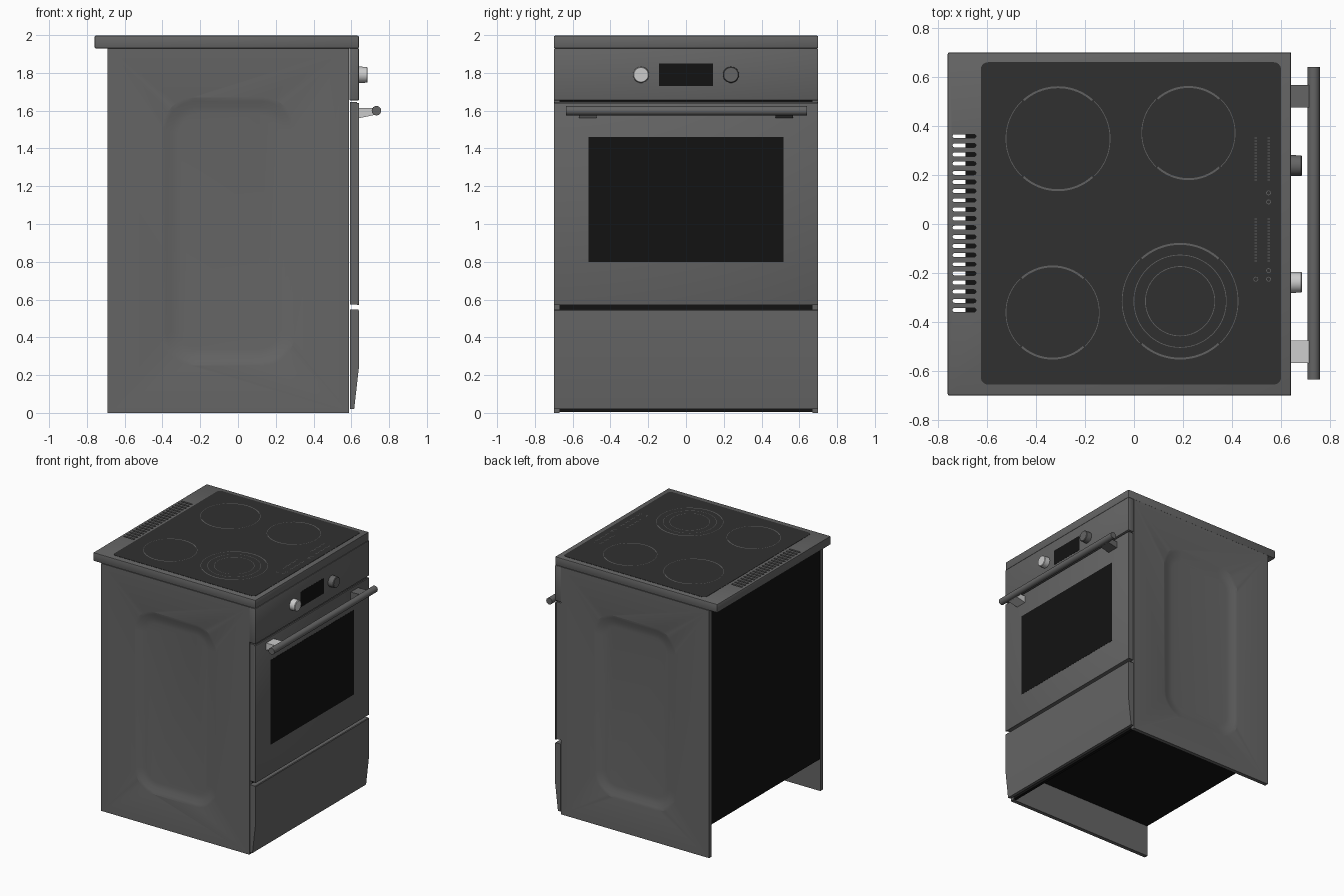
import bpy, bmesh, math
from mathutils import Vector

if "Cube" in bpy.data.objects:
    bpy.data.objects.remove(bpy.data.objects["Cube"])


def mat(name, v):
    m = bpy.data.materials.new(name)
    m.diffuse_color = (v, v, v * 1.0, 1)
    m.use_nodes = True
    m.node_tree.nodes["Principled BSDF"].inputs["Base Color"].default_value = m.diffuse_color
    return m


STEEL, GLASS, BLACK, MARK = mat("steel", 0.13), mat("glass", 0.03), mat("black", 0.006), mat("mark", 0.12)


def finish(name, bm, m=None, normals=True):
    if normals:
        bmesh.ops.recalc_face_normals(bm, faces=bm.faces)
    me = bpy.data.meshes.new(name)
    bm.to_mesh(me)
    bm.free()
    ob = bpy.data.objects.new(name, me)
    bpy.context.collection.objects.link(ob)
    if m:
        me.materials.append(m)
    smooth(ob)
    return ob


def activate(ob):
    bpy.ops.object.select_all(action='DESELECT')
    ob.select_set(True)
    bpy.context.view_layer.objects.active = ob


def smooth(ob):
    activate(ob)
    bpy.ops.object.shade_smooth_by_angle(angle=math.radians(30))


def loft(bm, loops):
    """Closed solid through equal-length loops of points."""
    rings = [[bm.verts.new(p) for p in lp] for lp in loops]
    for a, b in zip(rings, rings[1:]):
        for i in range(len(a)):
            j = (i + 1) % len(a)
            bm.faces.new((a[i], a[j], b[j], b[i]))
    bm.faces.new(rings[0][::-1])
    bm.faces.new(rings[-1])


def box(name, x, y, z, m=STEEL, bevel=0):
    bm = bmesh.new()
    base = [(x[0], y[0]), (x[1], y[0]), (x[1], y[1]), (x[0], y[1])]
    loft(bm, [[(px, py, h) for px, py in base] for h in z])
    if bevel:
        bmesh.ops.bevel(bm, geom=bm.edges[:], offset=bevel, segments=2, profile=0.5, affect='EDGES')
    return finish(name, bm, m)


def profile_y(name, pts, y0, y1, m=STEEL):
    """Extrude an x-z profile along y."""
    bm = bmesh.new()
    loft(bm, [[(px, y, pz) for px, pz in pts] for y in (y0, y1)])
    return finish(name, bm, m)


def rounded_rect(x0, x1, y0, y1, r, n=8):
    pts = []
    for cx, cy, a in ((x1 - r, y1 - r, 0), (x0 + r, y1 - r, 90), (x0 + r, y0 + r, 180), (x1 - r, y0 + r, 270)):
        for i in range(n + 1):
            t = math.radians(a + 90 * i / n)
            pts.append((cx + r * math.cos(t), cy + r * math.sin(t)))
    return pts


def circle(r, n=32):
    return [(r * math.cos(2 * math.pi * i / n), r * math.sin(2 * math.pi * i / n)) for i in range(n)]


def cut(ob, cutter):
    md = ob.modifiers.new("cut", 'BOOLEAN')
    md.object, md.solver = cutter, 'EXACT'
    activate(ob)
    bpy.ops.object.modifier_apply(modifier=md.name)
    bpy.data.objects.remove(cutter)
    smooth(ob)


# Side panels with a soft pressed pocket
for s, side in ((-1, "right"), (1, "left")):
    panel = box(side + "_side_panel", (-0.69, 0.588), sorted((s * 0.67, s * 0.70)), (0, 1.93))
    bm = bmesh.new()
    loops = []
    for inset, depth in ((-0.02, -0.004), (0.02, 0.004), (0.05, 0.014), (0.09, 0.018)):
        rr = rounded_rect(-0.40 + inset, 0.30 - inset, 0.25 + inset, 1.67 - inset, 0.17 - inset * 0.8)
        loops.append([(px, s * (0.70 - depth), pz) for px, pz in rr])
    loft(bm, loops)
    cutter = finish("pocket_cutter", bm, STEEL)
    cutter.hide_render = True
    cut(panel, cutter)

# Inner carcass: black back and underside, front wall behind the drawer
box("inner_carcass", (-0.688, 0.565), (-0.671, 0.671), (0.25, 1.92), BLACK)
box("front_wall", (0.565, 0.588), (-0.671, 0.671), (0.004, 1.92), BLACK)

# Worktop slab with rear vent slots
slab = box("worktop", (-0.76, 0.64), (-0.70, 0.70), (1.93, 1.997), STEEL, 0.007)
bm = bmesh.new()
for i in range(20):
    y = 0.358 - i * 0.0373
    rr = rounded_rect(-0.74, -0.645, y - 0.008, y + 0.008, 0.0075, 4)
    loft(bm, [[(px, py, h) for px, py in rr] for h in (1.90, 2.05)])
cutter = finish("vent_cutter", bm, BLACK)
cutter.hide_render = True
cut(slab, cutter)

# Glass hob
bm = bmesh.new()
loft(bm, [[(px, py, h) for px, py in rounded_rect(-0.625, 0.60, -0.655, 0.66, 0.03)] for h in (1.985, 1.999)])
finish("hob_glass", bm, GLASS)


# Printed rings: thin side arcs, thick arcs at both ends
def arc(bm, c, r, w, a0, a1, steps=22):
    prev = None
    for i in range(steps + 1):
        t = math.radians(a0 + (a1 - a0) * i / steps)
        pair = [bm.verts.new((c[0] + q * math.cos(t), c[1] + q * math.sin(t), 2.0)) for q in (r - w, r)]
        if prev:
            bm.faces.new((prev[0], prev[1], pair[1], pair[0]))
        prev = pair


bm = bmesh.new()
for cx, cy, r in ((-0.31, 0.348, 0.214), (0.222, 0.371, 0.192), (-0.332, -0.361, 0.192), (0.188, -0.315, 0.238)):
    for a in (0, 180):
        arc(bm, (cx, cy), r, 0.003, a - 46, a + 46)
        arc(bm, (cx, cy), r, 0.008, a + 48, a + 132)
for r in (0.19, 0.143):
    arc(bm, (0.188, -0.315), r, 0.003, 0, 360, 72)
finish("burner_rings", bm, MARK, False)

# Touch control scales and dots
bm = bmesh.new()
for x in (0.497, 0.549):
    for top in (0.35, 0.02):
        for i in range(15):
            y = top - i * 0.0122
            bm.faces.new([bm.verts.new((x + dx, y + dy, 2.0)) for dx, dy in
                          ((-0.005, -0.002), (0.005, -0.002), (0.005, 0.002), (-0.005, 0.002))])
for x, y in ((0.549, 0.127), (0.549, 0.09), (0.549, -0.19), (0.549, -0.225), (0.497, -0.225)):
    arc(bm, (x, y), 0.010, 0.003, 0, 360, 16)
finish("touch_marks", bm, MARK, False)

# Control panel and display
box("control_panel", (0.59, 0.64), (-0.70, 0.70), (1.655, 1.93), STEEL, 0.003)
box("display", (0.63, 0.6412), (-0.143, 0.143), (1.73, 1.85), BLACK)

# Oven door: inner frame, front plate and window
box("door_frame", (0.592, 0.63), (-0.695, 0.695), (0.575, 1.645))
box("door_front", (0.63, 0.64), (-0.70, 0.70), (0.57, 1.64), STEEL, 0.002)
box("door_window", (0.632, 0.6412), (-0.515, 0.515), (0.80, 1.46), BLACK)

# Lower drawer with tapered kick
profile_y("drawer_front", [(0.592, 0.02), (0.615, 0.02), (0.64, 0.24), (0.64, 0.542), (0.636, 0.547), (0.592, 0.547)],
          -0.70, 0.70)

# Handle bar
bm = bmesh.new()
loft(bm, [[(0.733 + a, y, 1.60 + b) for a, b in circle(0.025)] for y in (-0.635, 0.64)])
finish("handle_bar", bm, STEEL)

# Handle mounts and knobs (the -y pair is plain light grey)
for s, side, m in ((-1, "right", None), (1, "left", STEEL)):
    y0, y1 = sorted((s * 0.475, s * 0.567))
    profile_y(side + "_handle_mount", [(0.638, 1.56), (0.722, 1.577), (0.722, 1.615), (0.638, 1.613)], y0, y1, m)
    bm = bmesh.new()
    loft(bm, [[(x, s * 0.238 + a, 1.79 + b) for a, b in circle(r)] for x, r in
              ((0.635, 0.043), (0.682, 0.042), (0.686, 0.038))])
    finish(side + "_knob", bm, m)
